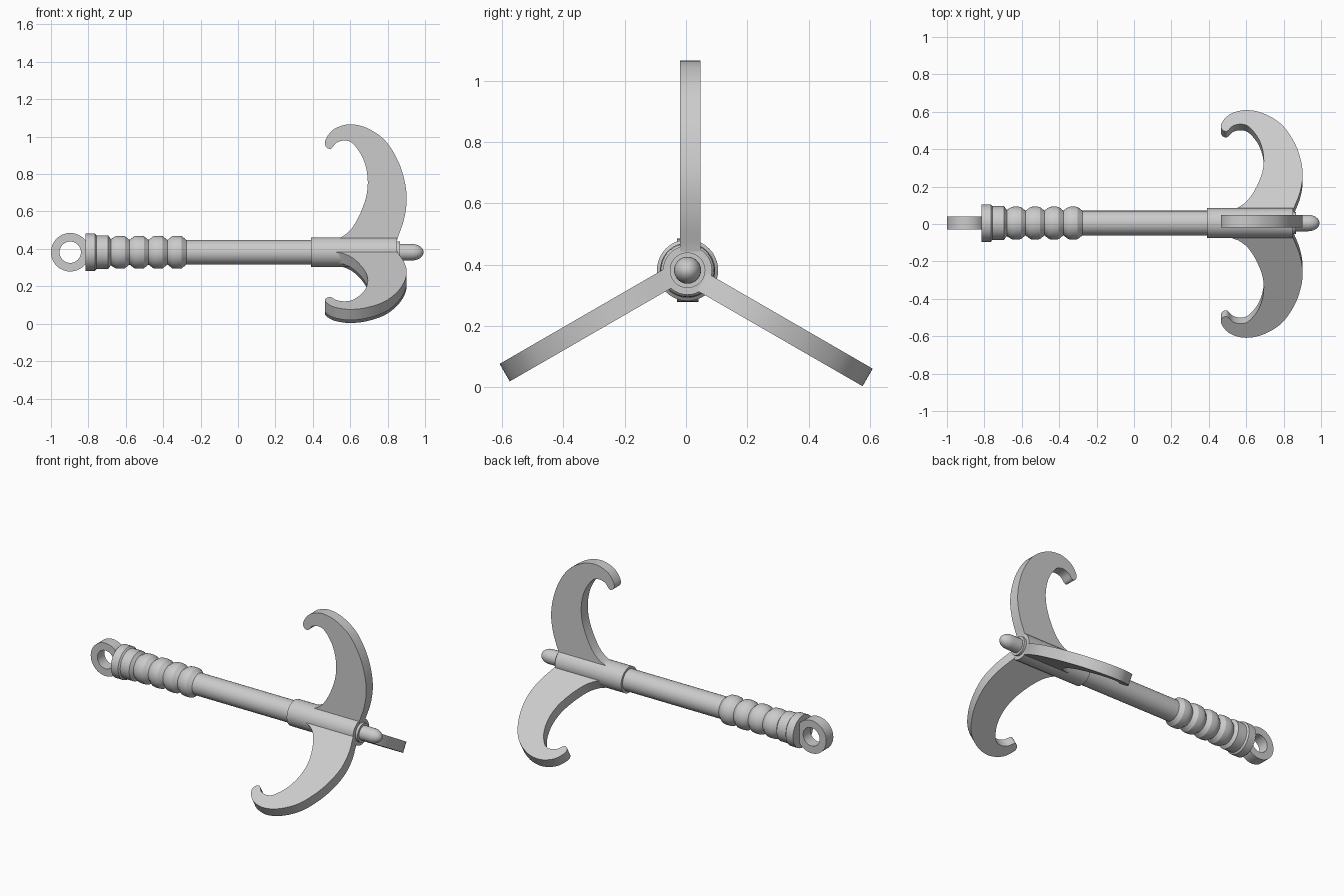
import bpy, bmesh, math
from mathutils import Vector, Matrix

if "Cube" in bpy.data.objects:
    bpy.data.objects.remove(bpy.data.objects["Cube"])

AY, AZ = 0.005, 0.382   # long axis of the grapnel


def finish(bm, name, angle=30):
    bmesh.ops.recalc_face_normals(bm, faces=bm.faces)
    me = bpy.data.meshes.new(name)
    bm.to_mesh(me)
    bm.free()
    ob = bpy.data.objects.new(name, me)
    bpy.context.collection.objects.link(ob)
    bpy.ops.object.select_all(action='DESELECT')
    ob.select_set(True)
    bpy.context.view_layer.objects.active = ob
    bpy.ops.object.shade_smooth_by_angle(angle=math.radians(angle))
    return ob


def lathe(name, profile, segs=48, angle=30):
    """Revolve (x, radius) points around the long axis, with capped ends."""
    bm = bmesh.new()
    rings = []
    for x, r in profile:
        rings.append([bm.verts.new((x, AY + r * math.cos(a), AZ + r * math.sin(a)))
                      for a in (2 * math.pi * i / segs for i in range(segs))])
    for a, b in zip(rings, rings[1:]):
        for i in range(segs):
            j = (i + 1) % segs
            bm.faces.new((a[i], a[j], b[j], b[i]))
    bm.faces.new(rings[0])
    bm.faces.new(rings[-1])
    return finish(bm, name, angle)


def smooth_path(pts, steps=5):
    """Catmull-Rom curve through the points."""
    p = [Vector(q) for q in pts]
    p = [2 * p[0] - p[1]] + p + [2 * p[-1] - p[-2]]
    out = []
    for a, b, c, d in zip(p, p[1:], p[2:], p[3:]):
        for k in range(steps):
            t = k / steps
            out.append(0.5 * (2 * b + (c - a) * t + (2 * a - 5 * b + 4 * c - d) * t ** 2
                              + (3 * b - a - 3 * c + d) * t ** 3))
    return out + [p[-2]]


# Shaft, sleeve at the hook end, and nose
lathe("shaft", [(-0.30, 0.066), (0.42, 0.066)])
lathe("sleeve", [(0.39, 0.08), (0.85, 0.08)])
lathe("nose_collar", [(0.84, 0.058), (0.866, 0.058)])
nose = [(0.85, 0.044)]
nose += [(0.93 + 0.062 * math.sin(t), 0.044 * math.cos(t))
         for t in (math.radians(85) * i / 8 for i in range(9))]
lathe("nose", nose, 32, 40)

# Grip: flared end collar followed by four beads
grip = [(-0.815, 0.1), (-0.765, 0.1), (-0.757, 0.09), (-0.695, 0.09), (-0.68, 0.07)]
for i in range(4):
    c = -0.63 + 0.1013 * i
    grip += [(c - 0.025, 0.086), (c - 0.01, 0.088), (c + 0.01, 0.088),
             (c + 0.025, 0.086), (c + 0.05, 0.066)]
lathe("grip", grip)

# Rope ring
bm = bmesh.new()
N = 48
loops = []
for r, y in ((0.103, -0.035), (0.103, 0.035), (0.057, 0.035), (0.057, -0.035)):
    loops.append([bm.verts.new((-0.897 + r * math.cos(2 * math.pi * i / N), AY + y,
                                AZ + r * math.sin(2 * math.pi * i / N))) for i in range(N)])
for k in range(4):
    a, b = loops[k], loops[(k + 1) % 4]
    for i in range(N):
        j = (i + 1) % N
        bm.faces.new((a[i], a[j], b[j], b[i]))
finish(bm, "rope_ring")

# Three hooked blades around the sleeve: (x, distance from axis)
inner = [(0.527, 0.07), (0.565, 0.088), (0.61, 0.13), (0.655, 0.21), (0.688, 0.31),
         (0.692, 0.41), (0.667, 0.505), (0.617, 0.578), (0.575, 0.597), (0.53, 0.587),
         (0.502, 0.557)]
tip = [(0.487, 0.553), (0.470, 0.565), (0.465, 0.592)]
outer = [(0.49, 0.637), (0.53, 0.667), (0.60, 0.684), (0.69, 0.664), (0.785, 0.599),
         (0.853, 0.494), (0.89, 0.384), (0.902, 0.279), (0.887, 0.174), (0.853, 0.074)]
outline = smooth_path(inner + tip + outer) + [Vector((0.843, 0.03)), Vector((0.527, 0.03))]
for n in range(3):
    bm = bmesh.new()
    face = bm.faces.new([bm.verts.new((p[0], 0.009 - 0.033, p[1])) for p in outline])
    ext = bmesh.ops.extrude_face_region(bm, geom=[face])
    bmesh.ops.translate(bm, vec=(0, 0.066, 0),
                        verts=[v for v in ext['geom'] if isinstance(v, bmesh.types.BMVert)])
    bm.transform(Matrix.Translation((0, AY, AZ)) @ Matrix.Rotation(2 * math.pi * n / 3, 4, 'X'))
    finish(bm, f"hook_blade_{n + 1}")
